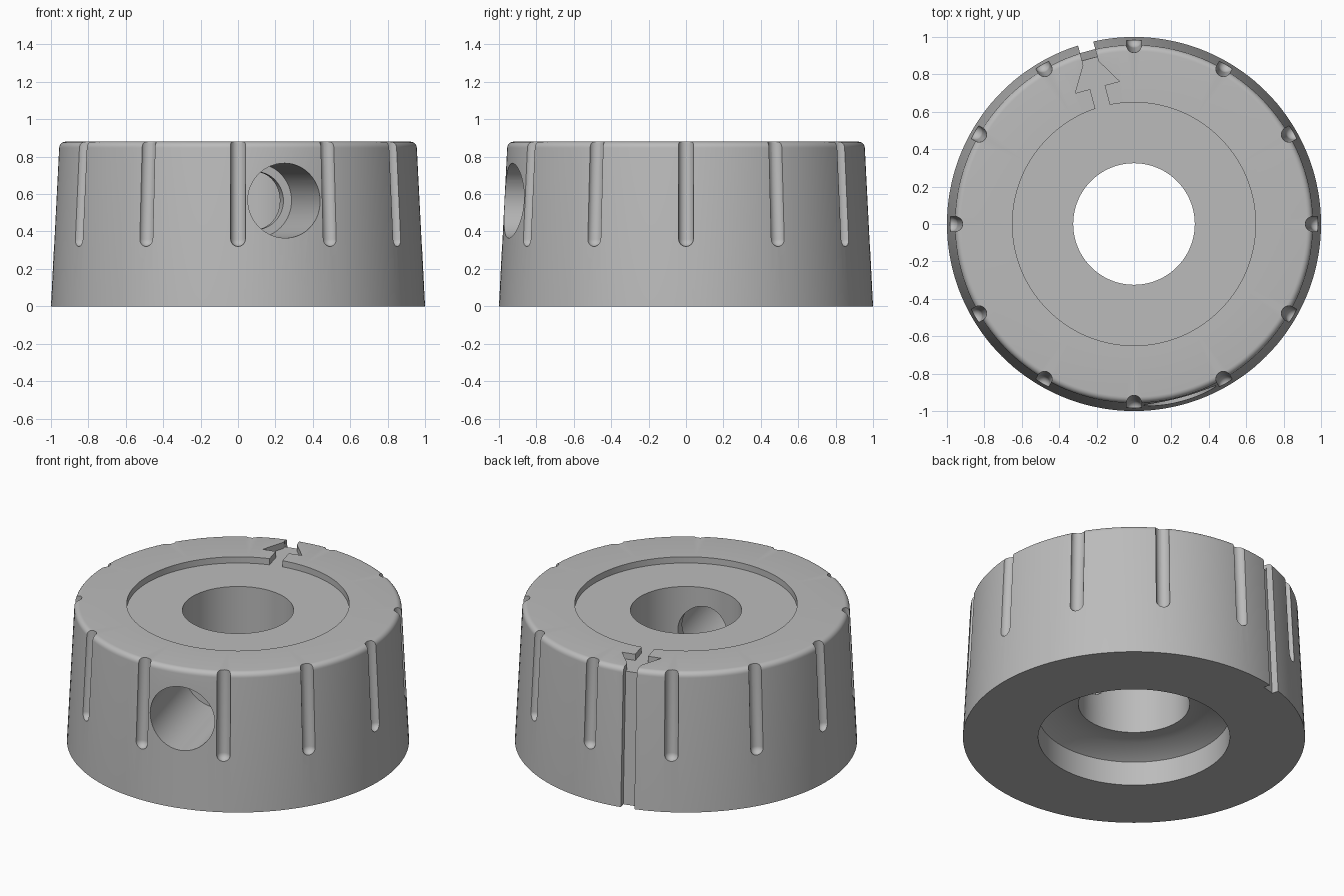
import bpy, bmesh
from math import sin, cos, pi, radians
from mathutils import Matrix, Vector

cube = bpy.data.objects.get("Cube")
if cube:
    bpy.data.objects.remove(cube, do_unlink=True)

SLOT_ANGLE = radians(105)
TOP, FLOOR = 0.88, 0.84
TAPER = 0.05          # radius lost per unit of height

grey = bpy.data.materials.new("plain grey")
grey.use_nodes = True
grey.diffuse_color = (0.5, 0.5, 0.5, 1)
grey.node_tree.nodes["Principled BSDF"].inputs["Base Color"].default_value = (0.5, 0.5, 0.5, 1)


def finish(name, bm, matrix=Matrix()):
    bmesh.ops.remove_doubles(bm, verts=bm.verts, dist=1e-5)
    bmesh.ops.recalc_face_normals(bm, faces=bm.faces)
    mesh = bpy.data.meshes.new(name)
    bm.to_mesh(mesh)
    bm.free()
    mesh.materials.append(grey)
    obj = bpy.data.objects.new(name, mesh)
    obj.matrix_world = matrix
    bpy.context.collection.objects.link(obj)
    return obj


def lathe(name, profile, steps, closed, matrix=Matrix()):
    """Spin (radius, height) points around z."""
    bm = bmesh.new()
    verts = [bm.verts.new((r, 0, z)) for r, z in profile]
    edges = [bm.edges.new(p) for p in zip(verts, verts[1:])]
    if closed:
        edges.append(bm.edges.new((verts[-1], verts[0])))
    bmesh.ops.spin(bm, geom=verts + edges, cent=(0, 0, 0), axis=(0, 0, 1),
                   angle=2 * pi, steps=steps, use_merge=True)
    return finish(name, bm, matrix)


def prism(name, points, offset, matrix):
    """Extrude a flat outline along an offset."""
    bm = bmesh.new()
    face = bm.faces.new([bm.verts.new(p) for p in points])
    out = bmesh.ops.extrude_face_region(bm, geom=[face], use_keep_orig=True)
    moved = [v for v in out["geom"] if isinstance(v, bmesh.types.BMVert)]
    bmesh.ops.translate(bm, verts=moved, vec=offset)
    return finish(name, bm, matrix)


# Ring body: tapered wall, rounded top edge, recessed top, stepped underside
edge_r, fillet = 0.957, 0.033
rounded = [(edge_r - fillet + fillet * cos(a), TOP - fillet + fillet * sin(a))
           for a in (i * pi / 12 for i in range(7))]
profile = [(0.56, 0), (1, 0)] + rounded + [
    (0.65, TOP), (0.65, FLOOR), (0.325, FLOOR), (0.325, 0.22), (0.445, 0.22), (0.56, 0.155)]
body = lathe("knob_body", profile, 144, True)

cutters = []

# Grip flutes: round-ended rods leaning with the wall
rod = 0.04
capsule = [(rod * sin(a), -rod * cos(a)) for a in (i * pi / 16 for i in range(9))]
capsule += [(rod, 0.7), (0, 0.7)]
for i in range(12):
    turn = Matrix.Rotation(i * pi / 6, 4, 'Z')
    place = turn @ Matrix.Translation((1 - TAPER * 0.36, 0, 0.36))
    lean = Matrix.Rotation(-TAPER, 4, 'Y')
    cutters.append(lathe("flute_cutter", capsule, 24, False, place @ lean))

# Stepped screw hole opposite the pointer slot
hole = [(0, 0.1), (0.155, 0.1), (0.155, 0.36), (0.2, 0.36), (0.2, 1.2), (0, 1.2)]
aim = Vector((-cos(SLOT_ANGLE), -sin(SLOT_ANGLE), 0)).to_track_quat('Z', 'Y').to_matrix().to_4x4()
cutters.append(lathe("screw_hole_cutter", hole, 64, False,
                     Matrix.Translation((0, 0, 0.565)) @ aim))

# Arrow-shaped pointer slot in the top
slot_turn = Matrix.Rotation(SLOT_ANGLE, 4, 'Z')
half = [(0.6, 0.04), (0.757, 0.04), (0.757, 0.122), (0.89, 0.042), (1.1, 0.042)]
outline = [(x, y, FLOOR) for x, y in half] + [(x, -y, FLOOR) for x, y in reversed(half)]
cutters.append(prism("pointer_cutter", outline, (0, 0, 0.2), slot_turn))

# Shallow index groove down the outer wall
low, high = -0.1, 1.0
side = [(0.957 - TAPER * low, -0.042, low), (1.2, -0.042, low),
        (1.2, -0.042, high), (0.957 - TAPER * high, -0.042, high)]
cutters.append(prism("groove_cutter", side, (0, 0.084, 0), slot_turn))

# Cut everything, then discard the cutters
bpy.context.view_layer.objects.active = body
body.select_set(True)
for cutter in cutters:
    mod = body.modifiers.new("cut", 'BOOLEAN')
    mod.operation = 'DIFFERENCE'
    mod.solver = 'EXACT'
    mod.object = cutter
    bpy.ops.object.modifier_apply(modifier=mod.name)
    bpy.data.objects.remove(cutter, do_unlink=True)

bpy.ops.object.select_all(action='DESELECT')
body.select_set(True)
bpy.context.view_layer.objects.active = body
bpy.ops.object.shade_smooth_by_angle(angle=radians(30))
